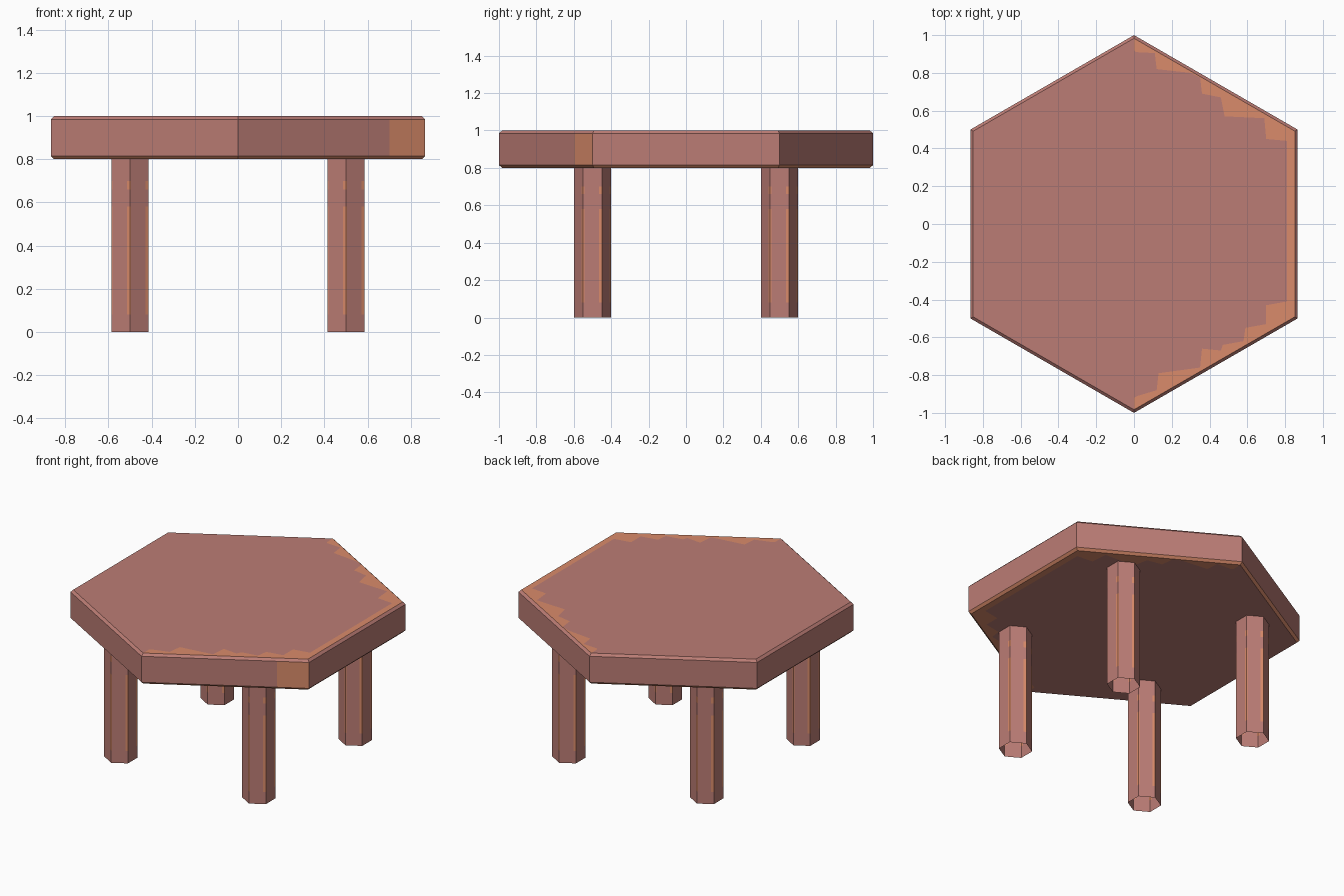
import bpy
import math

if "Cube" in bpy.data.objects:
    bpy.data.objects.remove(bpy.data.objects["Cube"])


def material(name, rgb):
    m = bpy.data.materials.new(name)
    m.diffuse_color = (*rgb, 1.0)
    m.use_nodes = True
    m.node_tree.nodes["Principled BSDF"].inputs["Base Color"].default_value = m.diffuse_color
    return m


PINK = material("dusty pink wood", (0.50, 0.203, 0.177))
ORANGE = material("worn orange", (0.70, 0.260, 0.145))


def build(name, verts, faces, colours, location=(0, 0, 0)):
    mesh = bpy.data.meshes.new(name)
    mesh.from_pydata(verts, [], faces)
    mesh.materials.append(PINK)
    mesh.materials.append(ORANGE)
    for poly, c in zip(mesh.polygons, colours):
        poly.material_index = c
        poly.use_smooth = False
    obj = bpy.data.objects.new(name, mesh)
    obj.location = location
    bpy.context.collection.objects.link(obj)
    return obj


def hexagon(r):
    return [(r * math.cos(math.radians(90 + 60 * k)),
             r * math.sin(math.radians(90 + 60 * k))) for k in range(6)]


def lerp(a, b, t):
    return tuple(p + (q - p) * t for p, q in zip(a, b))


# Table top: hexagon with one extra point where the front-right side changes colour
def outline(r):
    h = hexagon(r)
    return h[:4] + [lerp(h[3], h[4], 0.81)] + h[4:]


# Stepped border between plain and worn wood, from the front to the back
steps = [(0.0, -0.92), (0.02, -0.91), (0.12, -0.88), (0.13, -0.79), (0.35, -0.76),
         (0.36, -0.66), (0.46, -0.67), (0.47, -0.64), (0.58, -0.62), (0.59, -0.55),
         (0.70, -0.53), (0.70, -0.43), (0.81, -0.41), (0.81, 0.44), (0.70, 0.45),
         (0.69, 0.56), (0.48, 0.57), (0.46, 0.67), (0.36, 0.69), (0.35, 0.775),
         (0.30, 0.80), (0.12, 0.82), (0.11, 0.905), (0.01, 0.91), (0.0, 0.92)]

verts, faces, colours = [], [], []
N = 7
for r, z in ((0.983, 0.80), (1.0, 0.815), (1.0, 0.985), (0.983, 1.0)):
    verts += [(x, y, z) for x, y in outline(r)]
for ring in range(3):
    for i in range(N):
        j = (i + 1) % N
        a, b = ring * N, (ring + 1) * N
        faces.append((a + i, a + j, b + j, b + i))
        # lower bevel and the front-right corner patch are worn
        colours.append(1 if ring == 0 or (ring == 1 and i == 4) else 0)
for base, z, top in ((0, 0.80, False), (3 * N, 1.0, True)):
    s = len(verts)
    verts += [(x, y, z) for x, y in steps]
    border = list(range(s, s + len(steps)))
    plain = [base + k for k in (0, 1, 2, 3)] + border
    worn = [base + k for k in (3, 4, 5, 6, 0)] + border[::-1]
    for f, c in ((plain, 0), (worn, 1)):
        faces.append(f if top else f[::-1])
        colours.append(c)
build("table_top", verts, faces, colours)


# Legs: open hexagonal tubes with worn streaks along their edges
def leg(name, cx, cy):
    cols = []
    h = hexagon(0.1)
    for k in range(6):
        for t in (0.0, 0.06, 0.84):
            cols.append(lerp(h[k], h[(k + 1) % 6], t))
    levels = (0.0, 0.08, 0.58, 0.66, 0.70, 0.80)
    n = len(cols)
    v = [(x, y, z) for z in levels for x, y in cols]
    f, c = [], []
    for row in range(len(levels) - 1):
        for i in range(n):
            j = (i + 1) % n
            a, b = row * n, (row + 1) * n
            f.append((a + i, a + j, b + j, b + i))
            c.append(1 if row in (1, 3) and i % 3 != 1 else 0)
    build(name, v, f, c, (cx, cy, 0))


for sx, xn in ((-1, "left"), (1, "right")):
    for sy, yn in ((-1, "front"), (1, "back")):
        leg(f"{yn}_{xn}_leg", 0.5 * sx, 0.5 * sy)
